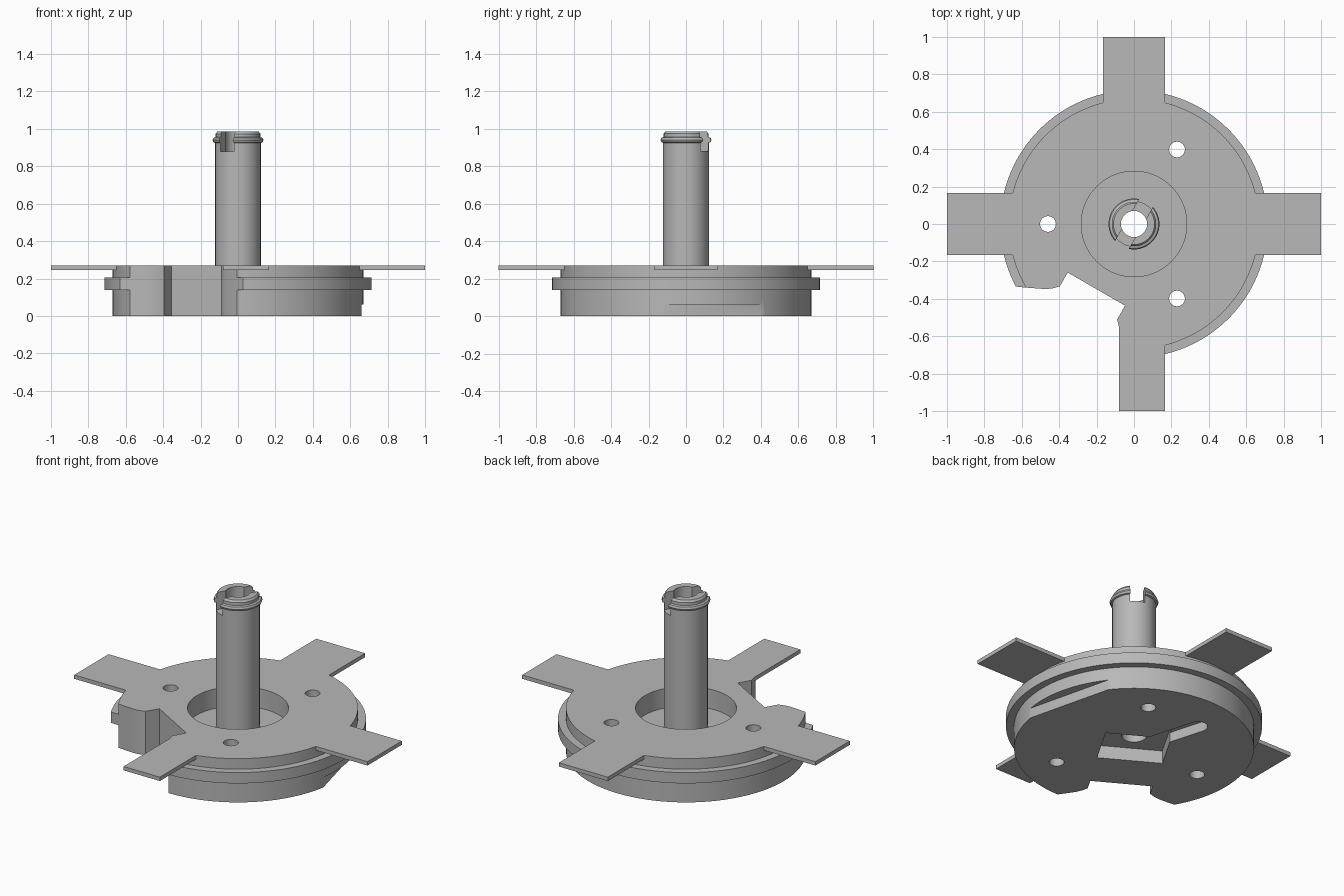
import bpy, bmesh, math
from mathutils import Vector, Matrix

old = bpy.data.objects.get("Cube")
if old:
    bpy.data.objects.remove(old, do_unlink=True)

grey = bpy.data.materials.new("plain_grey")
grey.use_nodes = True
COLOUR = (0.48, 0.48, 0.48, 1)
grey.diffuse_color = COLOUR
grey.node_tree.nodes["Principled BSDF"].inputs["Base Color"].default_value = COLOUR


def finish(name, bm):
    bmesh.ops.recalc_face_normals(bm, faces=bm.faces[:])
    mesh = bpy.data.meshes.new(name)
    bm.to_mesh(mesh)
    bm.free()
    mesh.materials.append(grey)
    obj = bpy.data.objects.new(name, mesh)
    bpy.context.collection.objects.link(obj)
    return obj


def prism(name, pts, z0, z1, angle=0):
    """Extrude an outline upward, turned about the z axis."""
    bm = bmesh.new()
    turn = Matrix.Rotation(math.radians(angle), 3, 'Z')
    face = bm.faces.new([bm.verts.new(turn @ Vector((x, y, z0))) for x, y in pts])
    top = bmesh.ops.extrude_face_region(bm, geom=[face])["geom"]
    moved = [v for v in top if isinstance(v, bmesh.types.BMVert)]
    bmesh.ops.translate(bm, verts=moved, vec=(0, 0, z1 - z0))
    return finish(name, bm)


def box(name, x0, x1, y0, y1, z0, z1, angle=0):
    return prism(name, [(x0, y0), (x1, y0), (x1, y1), (x0, y1)], z0, z1, angle)


def lathe(name, profile, sides):
    """Solid of revolution from (radius, height) points, capped at both ends."""
    bm = bmesh.new()
    rings = []
    for r, z in profile:
        rings.append([bm.verts.new((r * math.cos(math.tau * i / sides),
                                    r * math.sin(math.tau * i / sides), z))
                      for i in range(sides)])
    for low, high in zip(rings, rings[1:]):
        for i in range(sides):
            j = (i + 1) % sides
            bm.faces.new((low[i], low[j], high[j], high[i]))
    bm.faces.new(rings[0])
    bm.faces.new(rings[-1])
    return finish(name, bm)


def cylinder(name, r, z0, z1, centre=(0, 0), sides=40):
    obj = lathe(name, [(r, z0), (r, z1)], sides)
    obj.data.transform(Matrix.Translation((centre[0], centre[1], 0)))
    return obj


def cut(target, cutter):
    bpy.context.view_layer.objects.active = target
    mod = target.modifiers.new("cut", 'BOOLEAN')
    mod.operation = 'DIFFERENCE'
    mod.solver = 'EXACT'
    mod.object = cutter
    bpy.ops.object.modifier_apply(modifier=mod.name)
    bpy.data.objects.remove(cutter, do_unlink=True)


# Round body with a wider rim around its middle
R, RIM, TOP = 0.67, 0.715, 0.27
body = lathe("round_body", [(R, 0), (R, 0.138), (RIM, 0.138), (RIM, 0.205),
                            (R, 0.205), (R, TOP)], 128)

# Recessed well around the shaft, and the centre bore
cut(body, cylinder("well_cutter", 0.282, 0.15, 0.4, sides=96))
cut(body, cylinder("bore_cutter", 0.07, -0.1, 0.4))

# Three screw holes
for deg in (60, 180, 300):
    a = math.radians(deg)
    cut(body, cylinder("hole_cutter", 0.042, -0.1, 0.4,
                       (0.46 * math.cos(a), 0.46 * math.sin(a)), 32))

# Flared notch in the edge, symmetric about its axis
side = [(0.402, 0.177), (0.487, 0.177), (0.516, 0.205), (0.536, 0.233),
        (0.552, 0.265), (0.584, 0.332), (0.605, 0.378), (0.64, 0.48), (1, 0.48)]
outline = side + [(u, -v) for u, v in reversed(side)]
cut(body, prism("notch_cutter", outline, -0.1, 0.4, 240))

# Underside: flat cut on the edge, tapered pocket and rounded slot
cut(body, box("flat_cutter", 0.614, 0.9, -0.4, 0.4, -0.1, 0.062, 14))
cut(body, box("pocket_cutter", -0.14, 0.14, -0.185, 0.185, -0.1, 0.08, 240))
w = 0.055
arc = [math.radians(-90 + 15 * i) for i in range(13)]
slot = [(0, -w)] + [(0.43 + w * math.cos(a), w * math.sin(a)) for a in arc] + [(0, w)]
cut(body, prism("slot_cutter", slot, -0.1, 0.06, 106))

# Four flat arms, the front one narrowed beside the notch
HALF, LOW = 0.167, 0.246
for name, deg in (("left_arm", 0), ("back_arm", 90), ("right_arm", 180)):
    box(name, 0.6, 1, -HALF, HALF, LOW, TOP, deg)
box("front_arm", -0.08, HALF, -1, -0.55, LOW, TOP)

# Hollow shaft with a bead and a slotted tip
shaft = lathe("hollow_shaft", [(0.122, 0.13), (0.122, 0.925), (0.131, 0.928),
                               (0.136, 0.94), (0.131, 0.952), (0.119, 0.956),
                               (0.119, 0.974), (0.11, 0.986)], 64)
cut(shaft, cylinder("shaft_bore_cutter", 0.07, 0, 1.2))
cut(shaft, box("tip_slot_cutter", -0.3, 0.3, -0.042, 0.042, 0.88, 1.2, 60))

# Smooth round walls, crisp edges
bpy.ops.object.select_all(action='DESELECT')
for obj in (body, shaft):
    obj.select_set(True)
bpy.context.view_layer.objects.active = body
bpy.ops.object.shade_smooth_by_angle(angle=math.radians(25))
